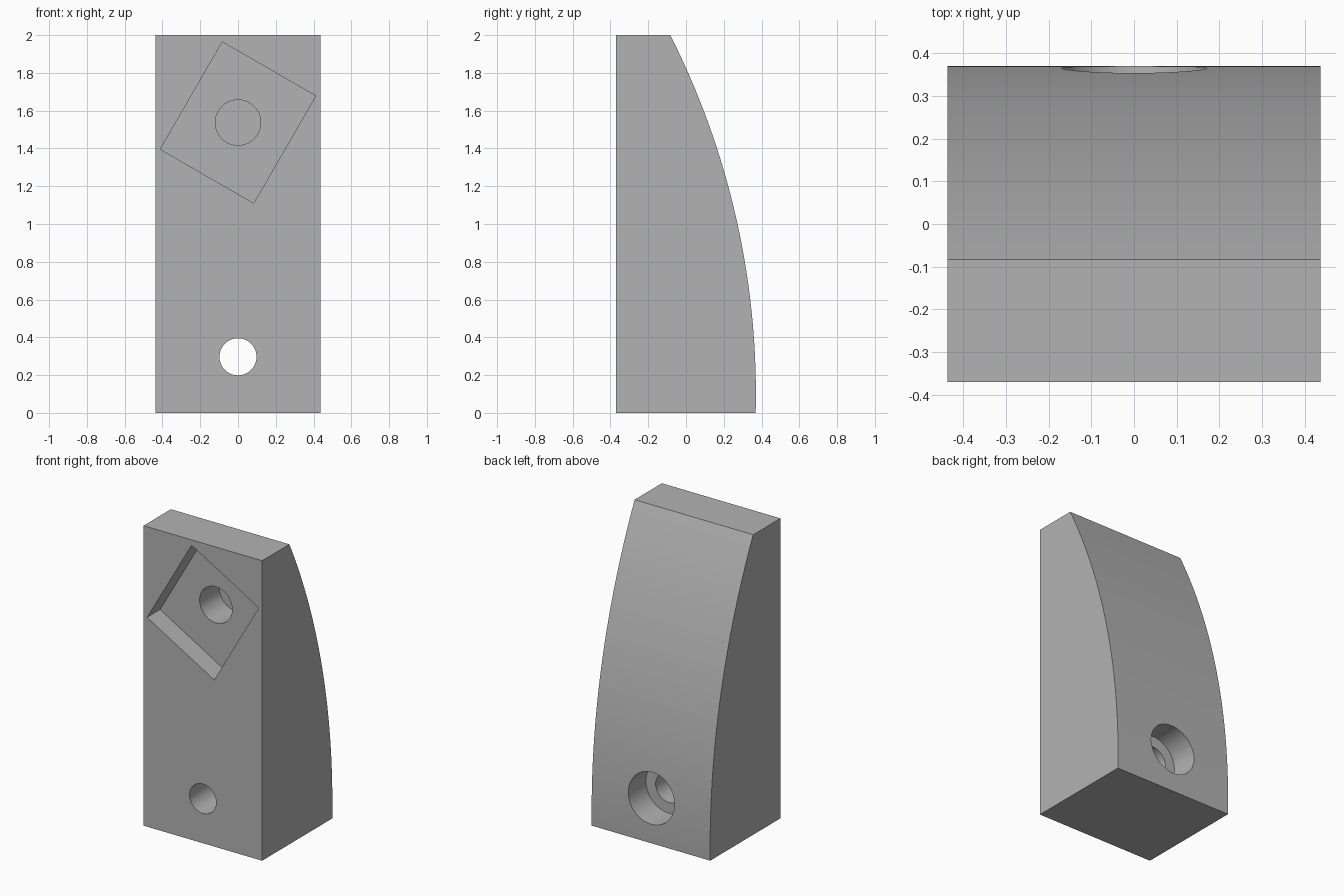
import bpy
import bmesh
from math import pi, radians, sqrt
from mathutils import Matrix, Vector

cube = bpy.data.objects.get("Cube")
if cube:
    bpy.data.objects.remove(cube, do_unlink=True)

HALF_W, FRONT, BACK, TOP = 0.437, -0.37, 0.37, 2.0
ARC_Z, ARC_R = 0.1, 4.21       # height of the arc's widest point, and its radius
ARC_STEPS = 48

grey = bpy.data.materials.new("plain_grey")
grey.use_nodes = True
grey.diffuse_color = (0.45, 0.45, 0.45, 1)
grey.node_tree.nodes["Principled BSDF"].inputs["Base Color"].default_value = grey.diffuse_color


def make_object(name, bm):
    bmesh.ops.recalc_face_normals(bm, faces=bm.faces)
    mesh = bpy.data.meshes.new(name)
    bm.to_mesh(mesh)
    bm.free()
    mesh.materials.append(grey)
    obj = bpy.data.objects.new(name, mesh)
    bpy.context.collection.objects.link(obj)
    return obj


def bore(name, z, radius, y0, y1):
    """Round cutter along y."""
    bm = bmesh.new()
    place = Matrix.Translation((0, (y0 + y1) / 2, z)) @ Matrix.Rotation(pi / 2, 4, "X")
    bmesh.ops.create_cone(bm, cap_ends=True, segments=64, radius1=radius,
                          radius2=radius, depth=y1 - y0, matrix=place)
    return make_object(name, bm)


def pocket(name, z, width, height, tilt, y0, y1):
    """Rectangular cutter, tilted in the plane of the front face."""
    bm = bmesh.new()
    place = (Matrix.Translation((0, (y0 + y1) / 2, z)) @ Matrix.Rotation(tilt, 4, "Y")
             @ Matrix.Diagonal((width, y1 - y0, height, 1)))
    bmesh.ops.create_cube(bm, size=1, matrix=place)
    return make_object(name, bm)


# Body: side profile with an arched back, extruded across the width
profile = [(FRONT, TOP), (FRONT, 0)]
for i in range(ARC_STEPS + 1):
    z = TOP * i / ARC_STEPS
    profile.append((BACK - ARC_R + sqrt(ARC_R ** 2 - (z - ARC_Z) ** 2), z))
bm = bmesh.new()
side = bm.faces.new([bm.verts.new((-HALF_W, y, z)) for y, z in profile])
swept = bmesh.ops.extrude_face_region(bm, geom=[side])["geom"]
bmesh.ops.translate(bm, vec=Vector((2 * HALF_W, 0, 0)),
                    verts=[v for v in swept if isinstance(v, bmesh.types.BMVert)])
body = make_object("wedge_body", bm)

# Tilted front pocket with a blind hole, and a counterbored screw hole below
cutters = [
    pocket("pocket_cutter", 1.537, 0.571, 0.656, radians(30), FRONT - 0.1, -0.233),
    bore("blind_hole_cutter", 1.537, 0.12, FRONT - 0.1, -0.025),
    bore("screw_hole_cutter", 0.297, 0.098, FRONT - 0.1, BACK + 0.1),
    bore("counterbore_cutter", 0.297, 0.17, 0.18, BACK + 0.2),
]
bpy.ops.object.select_all(action="DESELECT")
body.select_set(True)
bpy.context.view_layer.objects.active = body
for cutter in cutters:
    cut = body.modifiers.new(cutter.name, "BOOLEAN")
    cut.operation, cut.solver, cut.object = "DIFFERENCE", "EXACT", cutter
    bpy.ops.object.modifier_apply(modifier=cut.name)
    bpy.data.objects.remove(cutter, do_unlink=True)

bpy.ops.object.shade_smooth_by_angle(angle=radians(30))
